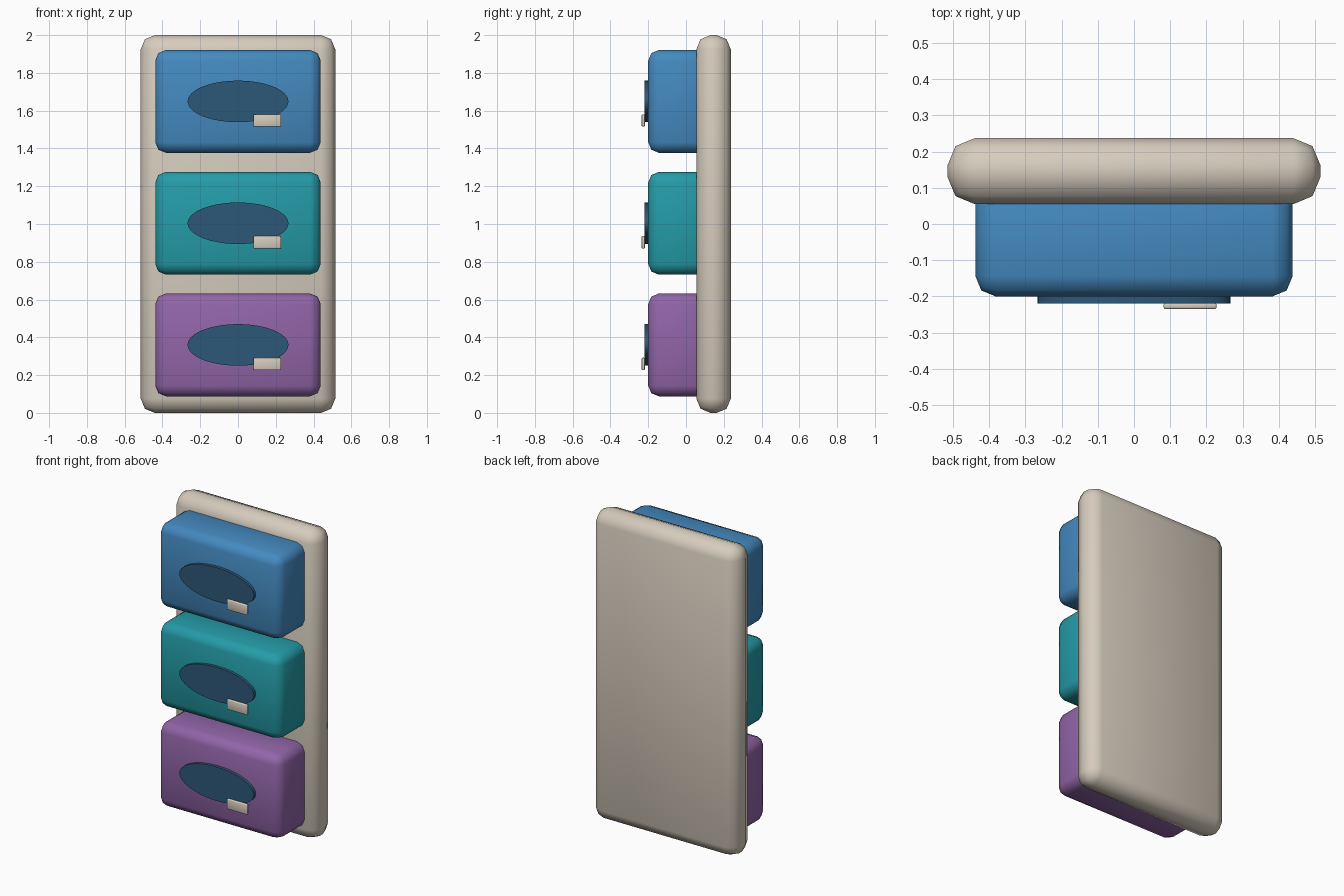
import bpy, bmesh, math
from mathutils import Matrix

if "Cube" in bpy.data.objects:
    bpy.data.objects.remove(bpy.data.objects["Cube"])


def srgb(r, g, b):
    f = lambda c: c / 12.92 if c <= 0.04045 else ((c + 0.055) / 1.055) ** 2.4
    return (f(r / 255), f(g / 255), f(b / 255), 1.0)


def material(name, rgb):
    m = bpy.data.materials.new(name)
    m.diffuse_color = srgb(*rgb)
    m.use_nodes = True
    m.node_tree.nodes["Principled BSDF"].inputs["Base Color"].default_value = m.diffuse_color
    return m


cream = material("warm_cream", (214, 204, 189))
navy = material("dark_navy", (45, 88, 120))
blue = material("blue", (68, 138, 192))
teal = material("teal", (36, 156, 168))
purple = material("purple", (145, 101, 168))


def finish(bm, name, mat, angle):
    bmesh.ops.recalc_face_normals(bm, faces=bm.faces)
    me = bpy.data.meshes.new(name)
    bm.to_mesh(me)
    bm.free()
    me.materials.append(mat)
    ob = bpy.data.objects.new(name, me)
    bpy.context.collection.objects.link(ob)
    bpy.ops.object.select_all(action='DESELECT')
    ob.select_set(True)
    bpy.context.view_layer.objects.active = ob
    bpy.ops.object.shade_smooth_by_angle(angle=math.radians(angle))
    return ob


def rounded_box(name, lo, hi, bevel, mat):
    size = [b - a for a, b in zip(lo, hi)]
    mid = [(a + b) / 2 for a, b in zip(lo, hi)]
    bm = bmesh.new()
    bmesh.ops.create_cube(bm, size=1, matrix=Matrix.Translation(mid) @ Matrix.Diagonal((*size, 1)))
    bmesh.ops.bevel(bm, geom=list(bm.edges), offset=bevel, segments=2,
                    profile=0.5, affect='EDGES')
    return finish(bm, name, mat, 60)


def oval_plate(name, z, mat):
    bm = bmesh.new()
    m = (Matrix.Translation((0, -0.205, z)) @ Matrix.Diagonal((0.267, 1, 0.11, 1))
         @ Matrix.Rotation(math.pi / 2, 4, 'X'))
    bmesh.ops.create_cone(bm, cap_ends=True, segments=48, radius1=1, radius2=1,
                          depth=0.028, matrix=m)
    return finish(bm, name, mat, 40)


# Backing board
rounded_box("back_panel", (-0.515, 0.055, 0), (0.515, 0.237, 2), 0.075, cream)

# Three stacked boxes, each with an oval opening and a small tab
for label, z, mat in (("lower", 0.36, purple), ("middle", 1.004, teal), ("upper", 1.649, blue)):
    rounded_box(label + "_box", (-0.438, -0.2, z - 0.272), (0.438, 0.12, z + 0.272), 0.056, mat)
    oval_plate(label + "_oval_opening", z, navy)
    rounded_box(label + "_tab", (0.082, -0.235, z - 0.134), (0.228, -0.218, z - 0.068), 0.005, cream)
